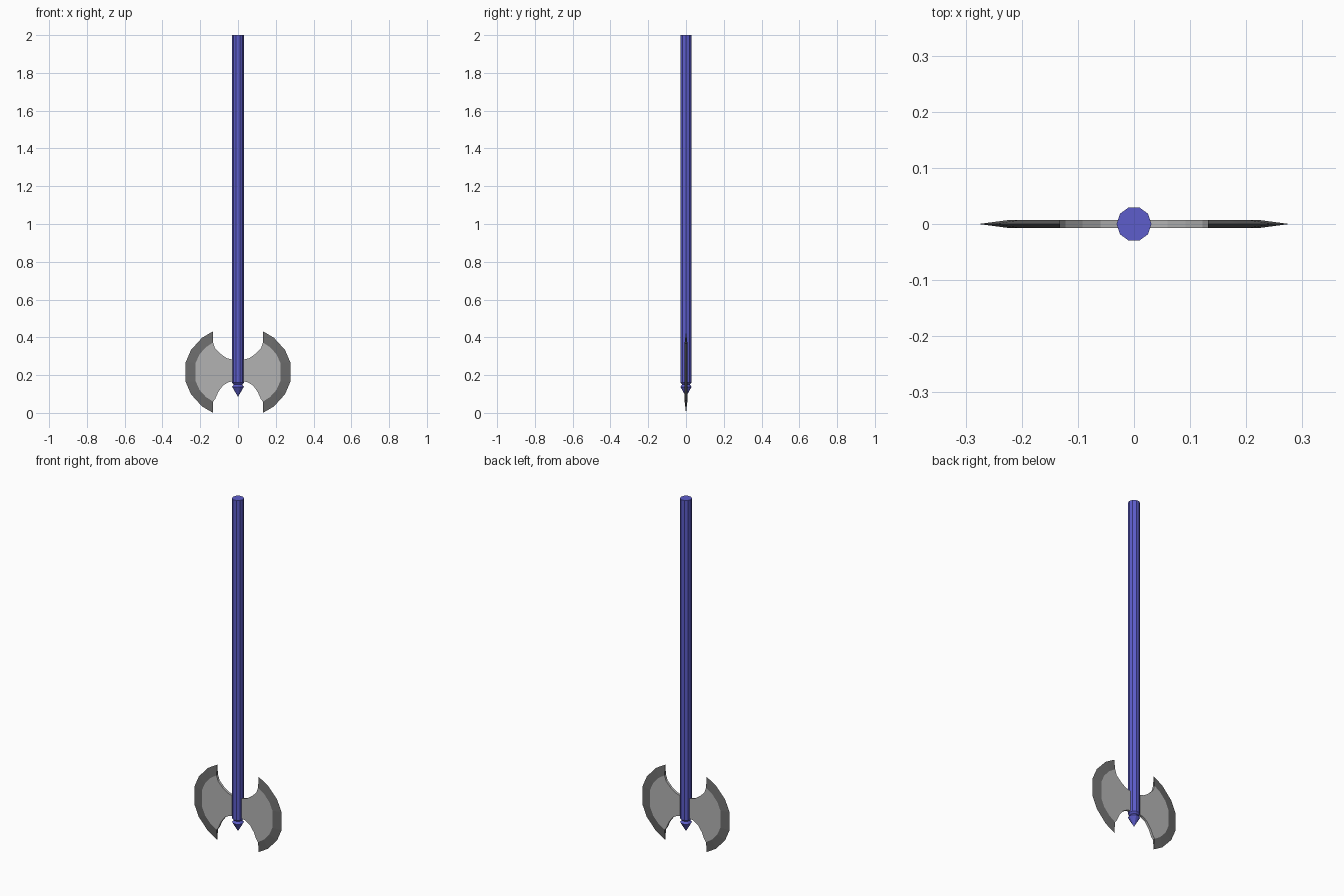
import bpy, bmesh, math

if "Cube" in bpy.data.objects:
    bpy.data.objects.remove(bpy.data.objects["Cube"])


def material(name, rgb):
    m = bpy.data.materials.new(name)
    m.diffuse_color = (*rgb, 1)
    m.use_nodes = True
    m.node_tree.nodes["Principled BSDF"].inputs["Base Color"].default_value = m.diffuse_color
    return m


def finish(bm, name, mats):
    bmesh.ops.recalc_face_normals(bm, faces=bm.faces[:])
    me = bpy.data.meshes.new(name)
    bm.to_mesh(me)
    bm.free()
    for m in mats:
        me.materials.append(m)
    ob = bpy.data.objects.new(name, me)
    bpy.context.collection.objects.link(ob)
    return ob


blue = material("blue_wood", (0.11, 0.11, 0.6))
steel = material("steel", (0.45, 0.45, 0.45))
edge_steel = material("dark_edge", (0.15, 0.15, 0.15))


# Handle with grooved neck and pointed tip: ten-sided lathe of (radius, z)
def lathe(name, profile, sides, mat):
    bm = bmesh.new()
    rings = []
    for r, z in profile:
        if r == 0:
            rings.append([bm.verts.new((0, 0, z))] * sides)
        else:
            rings.append([bm.verts.new((r * math.cos(math.tau * i / sides),
                                        r * math.sin(math.tau * i / sides), z))
                          for i in range(sides)])
    for a, b in zip(rings, rings[1:]):
        for i in range(sides):
            j = (i + 1) % sides
            bm.faces.new(list(dict.fromkeys((a[i], a[j], b[j], b[i]))))
    bm.faces.new(rings[0])
    return finish(bm, name, [mat])


lathe("handle", [(0.031, 2.0), (0.031, 0.16), (0.022, 0.15),
                 (0.031, 0.138), (0, 0.085)], 10, blue)

# Blade outlines in (x, z)
MID, T = 0.216, 0.007
upper = [(0, 0.28), (0.03, 0.282), (0.06, 0.29), (0.092, 0.312), (0.122, 0.342)]
lower = [(0.12, 0.075), (0.105, 0.11), (0.08, 0.145), (0.052, 0.162),
         (0.03, 0.167), (0, 0.167)]
half_bevel = [(0.132, 0.157), (0.17, 0.132), (0.204, 0.094), (0.224, 0.049)]
half_outer = [(0.132, 0.216), (0.19, 0.182), (0.249, 0.117), (0.277, 0.052)]


def full_arc(half):
    return [(x, MID + z) for x, z in half] + [(x, MID - z) for x, z in half[::-1]]


# One blade: flat body plus a wedge that thins to the cutting edge
def blade(name, s):
    bm = bmesh.new()
    bevel, outer = full_arc(half_bevel), full_arc(half_outer)
    outline = upper + bevel + lower
    front, back = ([bm.verts.new((s * x, y, z)) for x, z in outline]
                   for y in (-T, T))
    rim = [bm.verts.new((s * x, 0, z)) for x, z in outer]
    k, n = len(upper), len(bevel)
    for side in (front, back):
        bm.faces.new(side)
        for i in range(n - 1):
            f = bm.faces.new((side[k + i], side[k + i + 1], rim[i + 1], rim[i]))
            f.material_index = 1
    for i in range(len(outline) - 1):
        if not k <= i < k + n - 1:
            bm.faces.new((front[i], front[i + 1], back[i + 1], back[i]))
    for i, r in ((k, rim[0]), (k + n - 1, rim[-1])):
        bm.faces.new((front[i], back[i], r)).material_index = 1
    return finish(bm, name, [steel, edge_steel])


blade("blade_right", 1)
blade("blade_left", -1)
